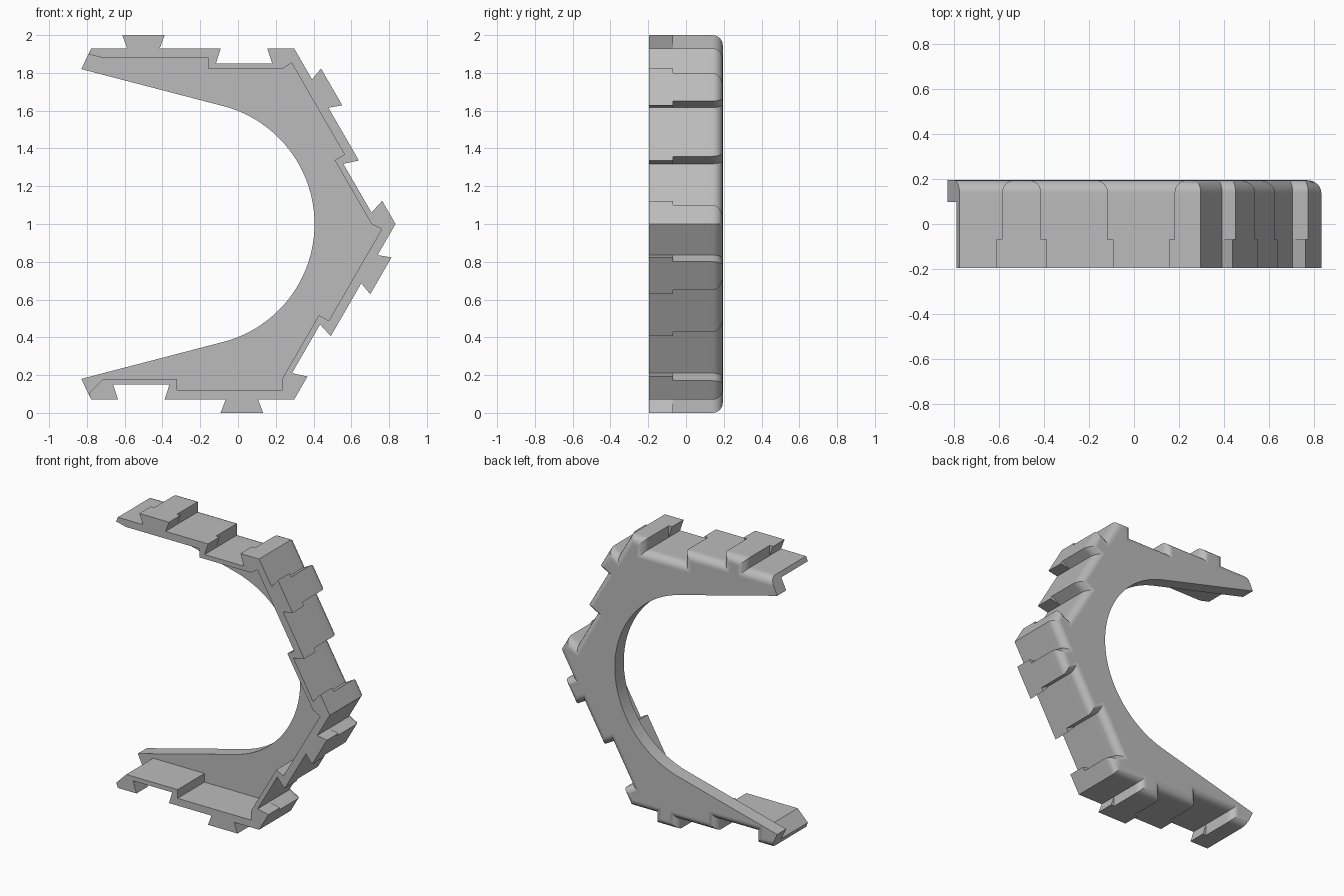
import bpy, bmesh, math

if "Cube" in bpy.data.objects:
    bpy.data.objects.remove(bpy.data.objects["Cube"])

CX, CZ, R = -0.24, 1.0, 1.074          # hexagon centre and corner radius
Y_FRONT, Y_STEP, Y_PLATE, Y_BACK = -0.195, -0.07, 0.097, 0.195
FILLET, SEGS = 0.055, 6

grey = bpy.data.materials.new("grey")
grey.diffuse_color = (0.5, 0.5, 0.5, 1)
grey.use_nodes = True
grey.node_tree.nodes["Principled BSDF"].inputs["Base Color"].default_value = grey.diffuse_color


def around(pattern):
    """Repeat a (distance along, height out) pattern on four sides of the hexagon."""
    pts = []
    for i in range(4):
        a = math.radians(120 - 60 * i)
        cx, cz = CX + R * math.cos(a), CZ + R * math.sin(a)
        t = math.radians(-60 * i)
        tx, tz = math.cos(t), math.sin(t)
        pts += [(cx + s * tx - h * tz, cz + s * tz + h * tx) for s, h in pattern]
    return pts


def outline(flare):
    """Outer edge: one raised tooth and one recess per side."""
    f = flare
    pts = around([(0, 0), (.19, 0), (.19 - f, .07), (.363 + f, .07), (.363, 0),
                  (.66 + f, 0), (.66, -.08), (.958, -.08), (.958 - f, 0)])
    return pts + [(CX - R / 2, CZ - R * math.sin(math.pi / 3))]


def inset(pts, dists):
    """Move each edge of a clockwise polygon inwards by its own distance."""
    n = len(pts)
    normals = []
    for i in range(n):
        dx, dz = pts[(i + 1) % n][0] - pts[i][0], pts[(i + 1) % n][1] - pts[i][1]
        k = math.hypot(dx, dz)
        normals.append((dz / k, -dx / k))
    out = []
    for i, (x, z) in enumerate(pts):
        (ax, az), (bx, bz) = normals[i - 1], normals[i]
        da, db = dists[i - 1], dists[i]
        det = ax * bz - az * bx
        if abs(det) < 1e-6:
            out.append((x + ax * da, z + az * da))
        else:
            out.append((x + (da * bz - db * az) / det, z + (ax * db - bx * da) / det))
    return out


def loft(name, layers):
    """Skin a stack of (polygon, y) layers and cap both ends."""
    bm = bmesh.new()
    rings = [[bm.verts.new((x, y, z)) for x, z in pts] for pts, y in layers]
    n = len(rings[0])
    for a, b in zip(rings, rings[1:]):
        for i in range(n):
            j = (i + 1) % n
            bm.faces.new((a[i], a[j], b[j], b[i]))
    bm.faces.new(rings[0])
    bm.faces.new(rings[-1][::-1])
    bmesh.ops.recalc_face_normals(bm, faces=bm.faces)
    me = bpy.data.meshes.new(name)
    bm.to_mesh(me)
    bm.free()
    me.materials.append(grey)
    me.shade_smooth()
    me.set_sharp_from_angle(angle=math.radians(28))
    ob = bpy.data.objects.new(name, me)
    bpy.context.collection.objects.link(ob)
    mod = ob.modifiers.new("flat_caps", 'WEIGHTED_NORMAL')
    mod.keep_sharp = True
    return ob


# back plate: toothed outside with a rounded rear edge, round opening inside
edge = outline(0)
arc = [(CX + .645 * math.cos(math.radians(a)), CZ + .645 * math.sin(math.radians(a)))
       for a in [-75 + 150 * i / 48 for i in range(49)]]
plate = edge + [(-.83, .18)] + arc + [(-.83, 1.82)]
layers = [(plate, Y_PLATE)]
for k in range(SEGS + 1):
    a = math.pi / 2 * k / SEGS
    d = FILLET * (1 - math.cos(a))
    dists = [d if i < len(edge) - 1 else 0 for i in range(len(plate))]
    layers.append((inset(plate, dists), Y_BACK - FILLET + FILLET * math.sin(a)))
loft("back_plate", layers)

# thin wall following the teeth, then its front rim with dovetailed teeth
inner = around([(.06, -.05), (.62, -.05), (.62, -.11), (1.01, -.11)])
inner = [(-.79, .102)] + inner[::-1] + [(-.79, 1.898)]
loft("side_wall", [(edge + inner, Y_STEP), (edge + inner, Y_PLATE)])
rim = outline(.026) + inner
loft("dovetail_rim", [(rim, Y_FRONT), (rim, Y_STEP)])
